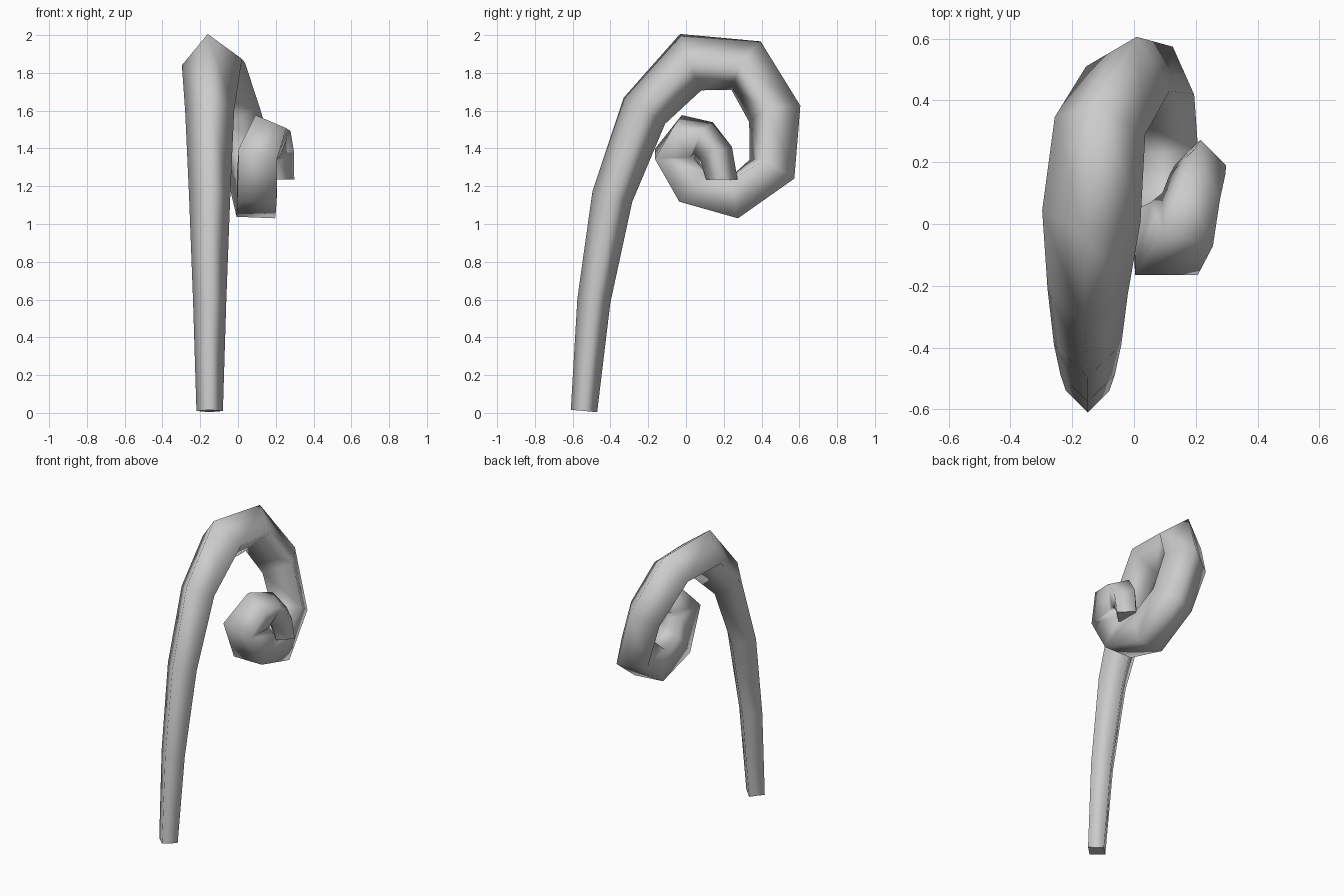
import bpy
import bmesh
from math import radians, cos, sin
from mathutils import Vector

if "Cube" in bpy.data.objects:
    bpy.data.objects.remove(bpy.data.objects["Cube"], do_unlink=True)

# Centre line of the curled stalk: x, y, z, radius, roll in degrees
STATIONS = [
    (-.15, -.54, .01, .07, 0),
    (-.15, -.488, .593, .088, 0),
    (-.15, -.39, 1.145, .109, 0),
    (-.15, -.22, 1.6, .13, 4),
    (-.138, .025, 1.857, .161, 8),
    (-.11, .318, 1.838, .15, 0),
    (-.02, .47, 1.583, .145, -12),
    (.07, .455, 1.29, .14, -24),
    (.1, .25, 1.135, .145, -42),
    (.1, .03, 1.2, .148, -45),
    (.105, -.06, 1.37, .148, -45),
    (.155, 0, 1.465, .13, -58),
    (.185, .09, 1.457, .1, -75),
    (.205, .16, 1.37, .092, -85),
    (.215, .19, 1.235, .083, -90),
]
SIDES = 4


def make_material(name, colour):
    mat = bpy.data.materials.new(name)
    mat.use_nodes = True
    mat.diffuse_color = colour
    mat.node_tree.nodes["Principled BSDF"].inputs["Base Color"].default_value = colour
    return mat


def direction(points, i):
    """Bisecting travel direction at a station."""
    if i == len(points) - 1:
        return Vector((0, 0, -1))
    ahead = (points[i + 1] - points[i]).normalized()
    behind = (points[i] - points[i - 1]).normalized() if i else ahead
    return (ahead + behind).normalized()


def sweep(name, stations, sides, material):
    """Sweep a tapering polygon along the stations and cap both ends."""
    bm = bmesh.new()
    points = [Vector(s[:3]) for s in stations]
    rings = []
    for i, (centre, station) in enumerate(zip(points, stations)):
        radius, roll = station[3], radians(station[4])
        tangent = direction(points, i)
        outward = Vector((1, 0, 0)).cross(tangent).normalized()
        left = tangent.cross(outward) * -1
        if left.x > 0:
            left.negate()
        ring = []
        for k in range(sides):
            angle = roll + radians(360 * k / sides)
            offset = outward * cos(angle) + left * sin(angle)
            ring.append(bm.verts.new(centre + offset * radius))
        rings.append(ring)

    # Smooth side walls
    for low, high in zip(rings, rings[1:]):
        for k in range(sides):
            n = (k + 1) % sides
            bm.faces.new((low[k], low[n], high[n], high[k])).smooth = True

    # Flat end caps with crisp rims
    for ring in (rings[0], rings[-1]):
        cap = bm.faces.new(ring)
        for edge in cap.edges:
            edge.smooth = False
    bmesh.ops.recalc_face_normals(bm, faces=bm.faces)

    mesh = bpy.data.meshes.new(name)
    bm.to_mesh(mesh)
    bm.free()
    mesh.materials.append(material)
    obj = bpy.data.objects.new(name, mesh)
    bpy.context.collection.objects.link(obj)
    return obj


grey = make_material("plain_grey", (.6, .6, .6, 1))
sweep("curled_stalk", STATIONS, SIDES, grey)
